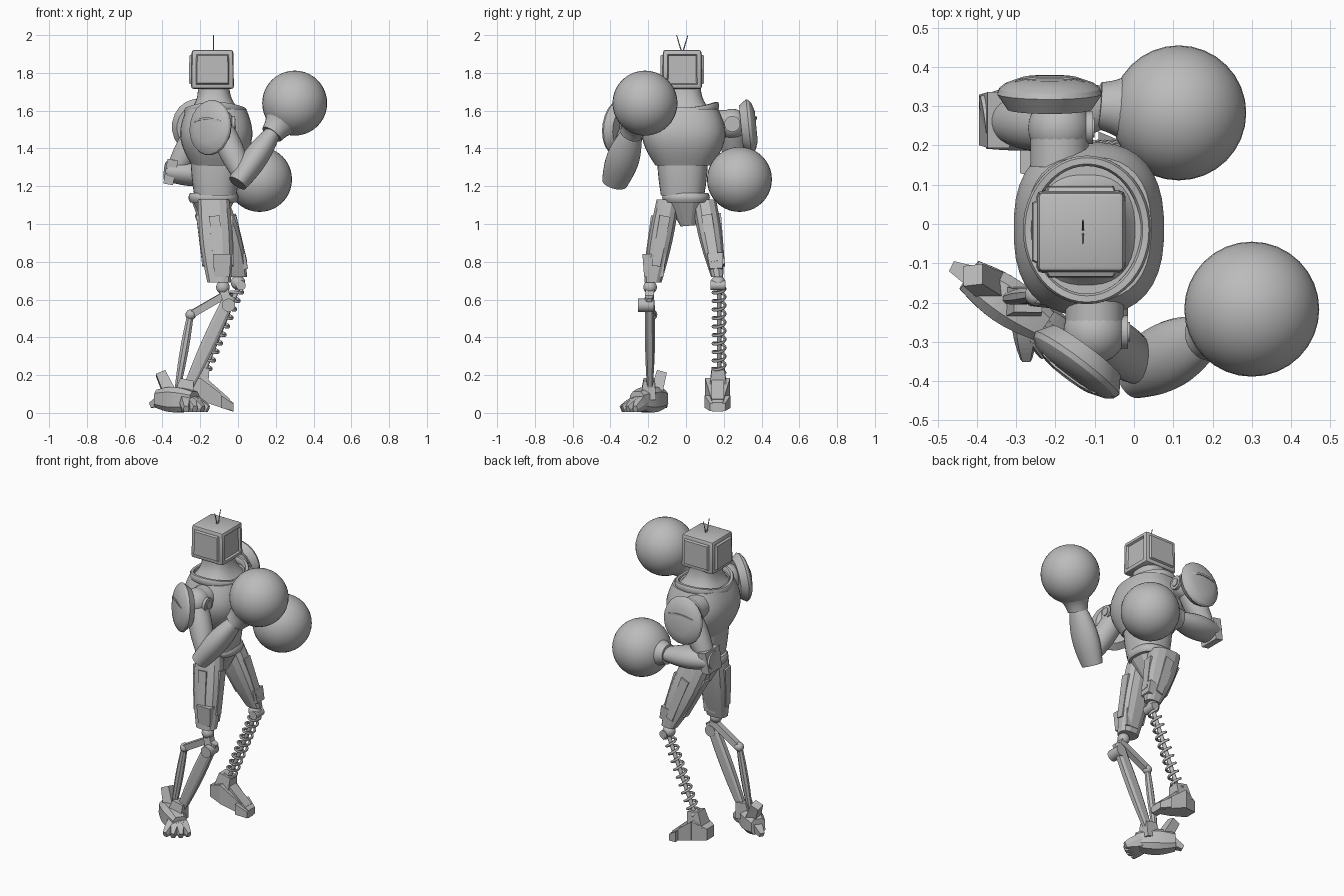
import bpy, bmesh, math
from mathutils import Vector, Matrix

X_AXIS, Y_AXIS, Z_AXIS = Vector.Fill(3), Vector.Fill(3), Vector.Fill(3)
X_AXIS.x = Y_AXIS.y = Z_AXIS.z = 1

default_cube = bpy.data.objects.get("Cube")
if default_cube:
    bpy.data.objects.remove(default_cube, do_unlink=True)

grey = bpy.data.materials.new("plain_grey")
grey.use_nodes = True
grey.diffuse_color = (.5, .5, .5, 1)
grey.node_tree.nodes["Principled BSDF"].inputs["Base Color"].default_value = grey.diffuse_color


def finish(name, bm, angle):
    bmesh.ops.recalc_face_normals(bm, faces=bm.faces)
    mesh = bpy.data.meshes.new(name)
    bm.to_mesh(mesh)
    bm.free()
    mesh.materials.append(grey)
    part = bpy.data.objects.new(name, mesh)
    bpy.context.collection.objects.link(part)
    if angle:
        bpy.ops.object.select_all(action='DESELECT')
        part.select_set(True)
        bpy.context.view_layer.objects.active = part
        bpy.ops.object.shade_smooth_by_angle(angle=math.radians(angle))


def loft(name, rings, sides=20, ref=X_AXIS, axis=None, square=1, angle=35):
    """Skin rings of (point, radius along ref, other radius)."""
    bm = bmesh.new()
    points = [ring[0] for ring in rings]
    loops = []
    for i, (point, wide, deep) in enumerate(rings):
        tangent = axis or points[min(i + 1, len(points) - 1)] - points[max(i - 1, 0)]
        tangent = tangent.normalized()
        u = (ref - tangent * ref.dot(tangent)).normalized()
        v = tangent.cross(u)
        loop = []
        for k in range(sides):
            turn = math.tau * (k + .5) / sides
            c, s = math.cos(turn), math.sin(turn)
            c = math.copysign(abs(c) ** square, c)
            s = math.copysign(abs(s) ** square, s)
            loop.append(bm.verts.new(point + u * c * wide + v * s * deep))
        loops.append(loop)
    for lower, upper in zip(loops, loops[1:]):
        for k in range(sides):
            bm.faces.new((lower[k - 1], lower[k], upper[k], upper[k - 1]))
    bm.faces.new(loops[0])
    bm.faces.new(loops[-1])
    finish(name, bm, angle)


def limb(name, start, end, wide, deep=None, taper=1, bulge=0, **style):
    """Straight form whose section tapers evenly and swells in the middle."""
    start, end = Vector(start), Vector(end)
    deep = deep or wide
    steps = 10 if bulge else 1
    rings = []
    for i in range(steps + 1):
        f = i / steps
        size = 1 + (taper - 1) * f + bulge * math.sin(math.pi * f)
        rings.append((start.lerp(end, f), wide * size, deep * size))
    loft(name, rings, **style)


def bar(name, start, end, wide, deep=None, taper=1, ref=X_AXIS, axis=None):
    """Straight block with a rectangular section."""
    limb(name, start, end, wide, deep, taper, sides=4, square=.15, ref=ref, axis=axis, angle=0)


def ball(name, centre, radius):
    bm = bmesh.new()
    bmesh.ops.create_uvsphere(bm, u_segments=32, v_segments=20, radius=radius,
                              matrix=Matrix.Translation(centre))
    finish(name, bm, 60)


def head():
    """Bevelled box with raised side panels and a sunken screen."""
    bm = bmesh.new()
    bmesh.ops.create_cube(bm, size=.21)
    for vert in bm.verts:
        if vert.co.z > 0:
            vert.co *= .97
        vert.co.x *= 1.08
        vert.co += Vector((-.135, -.02, 1.82))
    bmesh.ops.bevel(bm, geom=bm.edges[:], offset=.014, segments=2, affect='EDGES', profile=.5)
    bm.normal_update()
    for direction, height in ((Y_AXIS, .012), (-Y_AXIS, .012), (-X_AXIS, .012), (X_AXIS, -.012)):
        panel = max((f for f in bm.faces if f.normal.dot(direction) > .9),
                    key=lambda f: f.calc_area())
        bmesh.ops.inset_individual(bm, faces=[panel], thickness=.015, depth=0)
        bmesh.ops.inset_individual(bm, faces=[panel], thickness=.008, depth=height)
    finish("head", bm, 25)


head()
for spread in (-1, 1):
    limb("antenna", (-.13, -.02, 1.9), (-.13, -.02 + spread * .03, 2), .004, taper=.5, sides=6)

# Torso, stacked along the vertical axis
trunk = dict(axis=Z_AXIS, sides=36, square=.8)
limb("neck", (-.12, -.015, 1.57), (-.13, -.015, 1.73), .16, .18, .52, -.14, **trunk)
limb("chest", (-.115, -.012, 1.31), (-.115, -.012, 1.61), .13, .15, 1.22, .36, **trunk)
limb("abdomen", (-.12, -.018, 1.15), (-.12, -.018, 1.35), .112, .115, 1.18, .03, **trunk)
limb("belt", (-.13, 0, 1.115), (-.13, 0, 1.165), .124, .118, 1, .07, **trunk)
limb("pelvis", (-.13, 0, 1.12), (-.13, .01, .99), .11, .1, .4, sides=12, square=.7, angle=20)

# Collar rail, arched up over both shoulders
rail = []
for k in range(49):
    turn = math.tau * k / 48
    rail.append((Vector((-.12 + .15 * math.cos(turn), -.015 + .176 * math.sin(turn),
                         1.595 + .03 * math.sin(turn) ** 2)), .022, .014))
loft("collar", rail, sides=8, ref=Z_AXIS, square=.6)


def thigh(side, hip, knee, wide, deep, taper, bulge):
    """Faceted thigh with armour strips lying on its surface."""
    hip, knee = Vector(hip), Vector(knee)
    limb(side + "_thigh", hip, knee, wide, deep, taper, bulge,
         axis=Z_AXIS, sides=12, square=.75, angle=18)
    outward = Y_AXIS if side == "left" else -Y_AXIS

    def surface(f, direction):
        size = 1 + (taper - 1) * f + bulge * math.sin(math.pi * f)
        radius = deep if direction == outward else wide
        return hip.lerp(knee, f) + direction * radius * size

    bar(side + "_thigh_outer_strip", surface(.2, outward), surface(.85, outward), .03, .01, .8)
    for word, direction in (("front", X_AXIS), ("rear", -X_AXIS)):
        bar(f"{side}_thigh_{word}_strip", surface(.2, direction), surface(.8, direction), .008, .03, .8)


thigh("right", (-.13, -.095, 1.13), (-.1, -.175, .69), .085, .062, .75, .17)
thigh("left", (-.15, .095, 1.13), (0, .165, .72), .1, .066, .5, .2)
bar("right_knee_guard", (-.085, -.17, .84), (-.085, -.17, .72), .05, .064, .85)
bar("left_knee_guard", (.01, .155, .84), (.03, .16, .76), .03, .045, .8)

# Right lower leg: joints and two struts
ball("right_knee_ball", (-.08, -.19, .665), .036)
limb("right_knee_axle", (-.05, -.255, .57), (-.05, -.17, .57), .035)
bar("right_knee_link", (-.08, -.19, .66), (-.05, -.2, .57), .024)
limb("right_front_strut", (-.04, -.195, .62), (-.28, -.19, .1), .034, .022, .7, .3,
     sides=8, square=.6, angle=20)
bar("right_rear_link", (-.06, -.19, .63), (-.25, -.18, .52), .02)
ball("right_rear_joint", (-.25, -.18, .52), .028)
limb("right_rear_strut", (-.25, -.18, .53), (-.32, -.19, .13), .018, .016, .9, .4, sides=8)

# Right foot: low block, splayed toes and heel spurs
foot = dict(ref=Z_AXIS, square=.6, angle=0)
limb("right_foot", (-.42, -.13, .075), (-.23, -.26, .065), .05, .045, 1, .4, sides=8, **foot)
for k in range(4):
    heading = Matrix.Rotation(-.45 - .36 * k, 3, 'Z') @ X_AXIS
    root = Vector((-.28, -.21, .075))
    limb("right_toe", root, root + heading * .135 - Z_AXIS * .055, .038, .03, .5, .3, sides=6, **foot)
bar("right_heel_spur", (-.36, -.16, .1), (-.41, -.13, .21), .035, taper=.8)
bar("right_heel_spike", (-.4, -.14, .07), (-.46, -.11, .04), .03, taper=.5, ref=Z_AXIS)
bar("right_ankle", (-.29, -.2, .08), (-.27, -.195, .175), .055, .045, .7)

# Left lower leg: knee joint and coil spring around a rod
ball("left_knee_ball", (0, .17, .69), .038)
limb("left_knee_axle", (.015, .13, .675), (.015, .21, .675), .026)
spring_top, spring_base = Vector((0, .175, .66)), Vector((-.185, .175, .21))
limb("left_spring_rod", spring_top, spring_base, .012)
along = (spring_base - spring_top).normalized()
across = along.cross(Y_AXIS)
coil_turns, coil_steps = 10, 180
coil = []
for k in range(coil_steps + 1):
    f = k / coil_steps
    turn = math.tau * coil_turns * f
    offset = (Y_AXIS * math.cos(turn) + across * math.sin(turn)) * .032
    coil.append((spring_top.lerp(spring_base, f) + offset, .008, .008))
loft("left_spring", coil, sides=6, ref=along, angle=60)

# Left foot: wedge boot with raised heel, ankle block and top ridge
boot = dict(ref=Z_AXIS, axis=X_AXIS)
bar("left_boot_toe", (-.2, .167, .125), (-.025, .167, .03), .063, .07, .4, **boot)
bar("left_boot_toe_cap", (-.09, .167, .06), (-.025, .167, .03), .035, .072, .6, **boot)
bar("left_boot_heel", (-.2, .167, .125), (-.29, .167, .115), .063, .066, .6, **boot)
bar("left_ankle", (-.21, .17, .14), (-.19, .17, .235), .055, .048, .75)
bar("left_boot_ridge", (-.18, .167, .18), (-.05, .167, .065), .012, .035, ref=Z_AXIS)


def arm(side, shoulder, elbow, wrist, glove):
    """Shoulder joint, upper arm, forearm, cuff and round glove."""
    shoulder, elbow, wrist, glove = map(Vector, (shoulder, elbow, wrist, glove))
    inward = -Y_AXIS if side == "left" else Y_AXIS
    style = dict(ref=Y_AXIS, sides=24)
    limb(side + "_shoulder_axle", shoulder + inward * .1, shoulder, .075)
    ball(side + "_shoulder", shoulder, .08)
    limb(side + "_shoulder_disc", shoulder + X_AXIS * .05, shoulder + X_AXIS * .085, .042, **style)
    limb(side + "_shoulder_cap", shoulder + X_AXIS * .08, shoulder + X_AXIS * .09, .025, **style)
    limb(side + "_upper_arm", shoulder, elbow, .062, taper=.8, bulge=.2, **style)
    reach = (elbow - wrist).normalized() * .05
    limb(side + "_forearm", elbow + reach, wrist, .068, .052, .76, .4, **style)
    limb(side + "_glove_cuff", wrist.lerp(glove, -.1), wrist.lerp(glove, .5), .06,
         taper=2, bulge=-.2, **style)
    ball(side + "_glove", glove, .172)


arm("right", (-.1, -.275, 1.53), (.025, -.365, 1.255), (.19, -.285, 1.49), (.3, -.217, 1.64))
arm("left", (-.19, .245, 1.53), (-.335, .265, 1.275), (-.07, .3, 1.25), (.114, .283, 1.236))
bar("left_elbow_guard", (-.345, .265, 1.34), (-.37, .265, 1.21), .03, .075, .9)


def shield(side, centre, tangent, normal):
    """Shallow oval dome over the shoulder with a raised strap."""
    centre, tangent, normal = Vector(centre), Vector(tangent), Vector(normal)
    dome, strap = [], []
    for k in range(7):
        lift = k / 3 - 1
        size = math.sqrt(1 - .7 * max(lift, 0) ** 2) + .2 * min(lift, 0)
        dome.append((centre + normal * lift * .04, .135 * size, .148 * size))
        path = tangent * lift * .115 + Z_AXIS * (.045 - .03 * lift ** 2)
        strap.append((centre + path + normal * (.04 - .03 * lift ** 4), .008, .004))
    loft(side + "_shoulder_shield", dome, ref=tangent, axis=normal, angle=25)
    loft(side + "_shield_strap", strap, sides=4, ref=Z_AXIS)


shield("right", (-.145, -.355, 1.51), (.8, -.6, 0), (-.6, -.8, .1))
shield("left", (-.215, .332, 1.515), X_AXIS, (0, 1, .1))
